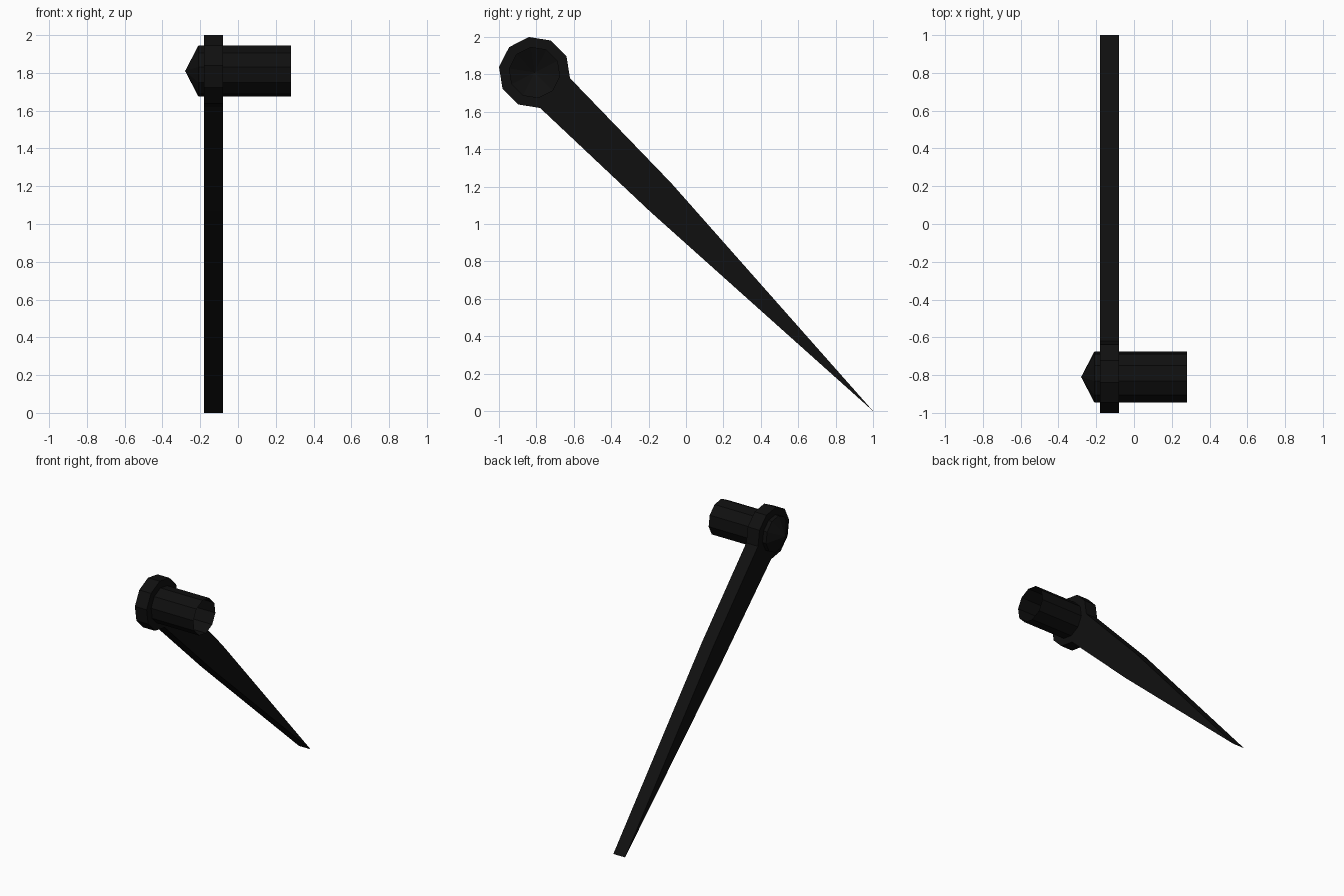
import bpy, bmesh, math

if "Cube" in bpy.data.objects:
    bpy.data.objects.remove(bpy.data.objects["Cube"])

CY, CZ = -0.81, 1.81          # axis of the pin (runs along x)
SIDES = 10
X0, X1 = -0.18, -0.08         # thickness of the hand

black = bpy.data.materials.new("black")
black.diffuse_color = (0.005, 0.005, 0.005, 1)
black.use_nodes = True
black.node_tree.nodes["Principled BSDF"].inputs["Base Color"].default_value = black.diffuse_color


def ring(bm, x, r):
    """Ten-sided ring around the pin axis; index 4 points along the blade."""
    angles = [math.radians(99 - 36 * k) for k in range(SIDES)]
    return [bm.verts.new((x, CY + r * math.cos(a), CZ + r * math.sin(a))) for a in angles]


def finish(bm, name):
    bmesh.ops.recalc_face_normals(bm, faces=bm.faces)
    me = bpy.data.meshes.new(name)
    bm.to_mesh(me)
    bm.free()
    me.materials.append(black)
    ob = bpy.data.objects.new(name, me)
    bpy.context.collection.objects.link(ob)
    return ob


# Hand: round eye with a tapering blade, extruded to its thickness
bm = bmesh.new()
outer = ring(bm, X0, 0.192)
inner = ring(bm, X0, 0.136)
for k in range(SIDES):
    j = (k + 1) % SIDES
    bm.faces.new((outer[k], outer[j], inner[j], inner[k]))
up, low, tip = [bm.verts.new((X0, y, z)) for y, z in
                ((-0.08, 1.22), (-0.19, 1.065), (1.0, 0.0))]
bm.faces.new((outer[3], up, low, outer[5], outer[4]))
bm.faces.new((up, tip, low))
ext = bmesh.ops.extrude_face_region(bm, geom=bm.faces[:], use_keep_orig=True)
moved = [g for g in ext["geom"] if isinstance(g, bmesh.types.BMVert)]
bmesh.ops.translate(bm, verts=moved, vec=(X1 - X0, 0, 0))
finish(bm, "hand")

# Pin: open tube closed by a pointed cap on the outer end
bm = bmesh.new()
back = ring(bm, 0.28, 0.136)
front = ring(bm, -0.21, 0.136)
apex = bm.verts.new((-0.28, CY, CZ))
for k in range(SIDES):
    j = (k + 1) % SIDES
    bm.faces.new((back[k], back[j], front[j], front[k]))
    bm.faces.new((front[k], front[j], apex))
finish(bm, "pin")
